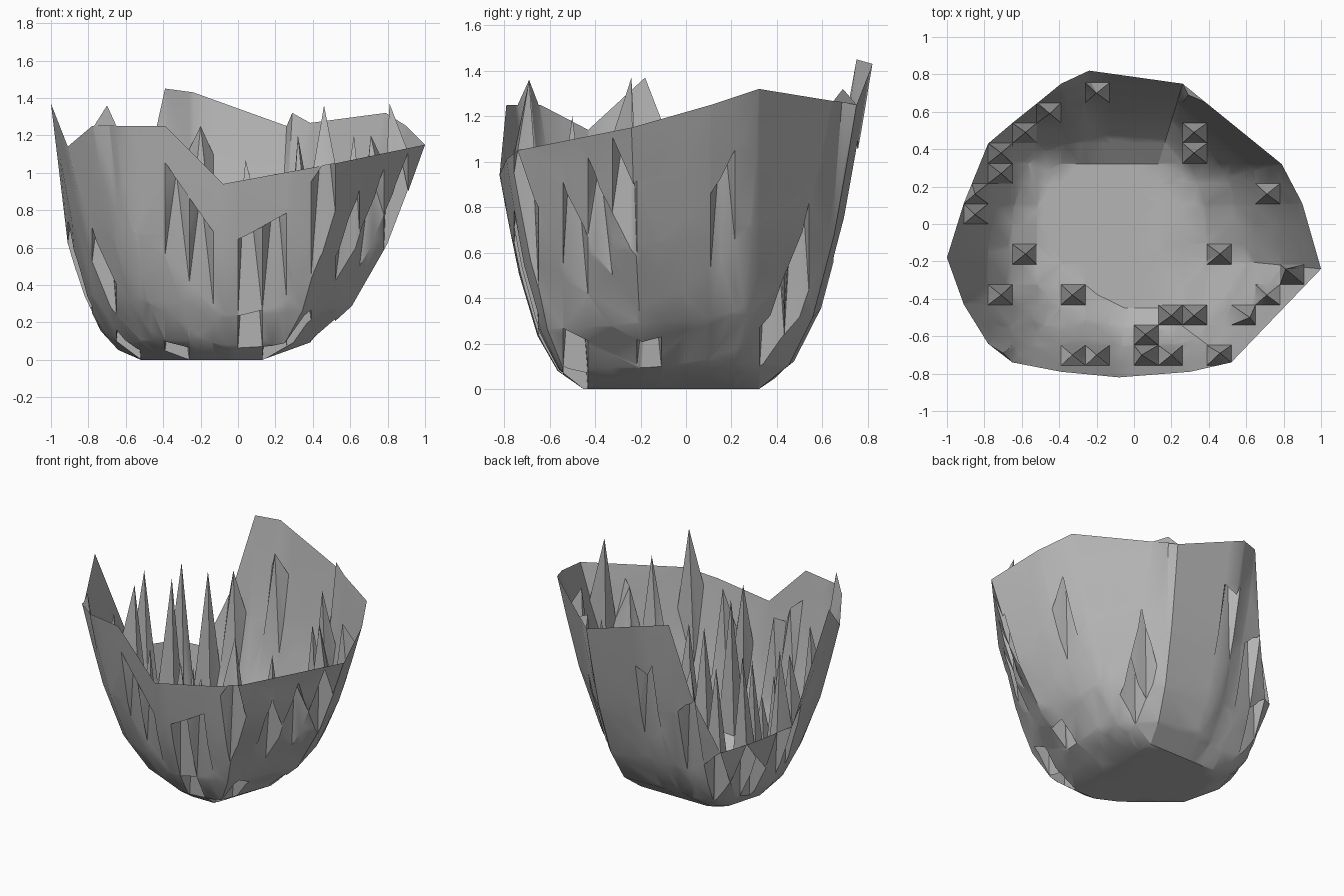
import bpy
import bmesh
from mathutils import Vector

cube = bpy.data.objects.get("Cube")
if cube:
    bpy.data.objects.remove(cube, do_unlink=True)

# Single stone grey
GREY = (0.46, 0.46, 0.46, 1.0)
stone = bpy.data.materials.new("stone_grey")
stone.use_nodes = True
stone.diffuse_color = GREY
stone.node_tree.nodes["Principled BSDF"].inputs["Base Color"].default_value = GREY

# Jagged rim, counter-clockwise from the right-hand tip
RIM = [(1.0, -.24, 1.15), (.9, .11, 1.25), (.79, .32, 1.32), (.26, .75, 1.25),
       (-.24, .82, 1.43), (-.39, .75, 1.45), (-.5, .66, .95), (-.65, .54, .53),
       (-.78, .43, .58), (-.91, .11, .62), (-1.0, -.18, 1.37), (-.91, -.43, 1.14),
       (-.78, -.64, 1.25), (-.65, -.74, 1.25), (-.39, -.79, 1.25),
       (-.08, -.82, .94), (.3, -.79, 1.01), (.52, -.74, 1.05)]
# Wall profile: outward fraction, height fraction
WALL = [(0, 0), (.31, .085), (.55, .25), (.77, .54), (.9, .79), (1, 1)]
# Hollow spikes pulled up out of one grid cell each: x, y, tip height
SPIKES = [(-.2, .7, 1.25), (-.45, .59, 1.1), (-.58, .49, 1.1), (-.71, .38, 1.17),
          (-.71, .27, 1.1), (-.85, .16, 1.16), (-.85, .05, 1.1), (.29, .69, 1.32),
          (.32, .49, 1.2), (.32, .38, 1.0), (.71, .16, 1.2), (.46, -.16, .6),
          (.81, -.24, 1.37), (.71, -.38, 1.0), (.62, -.5, 1.2), (.46, -.69, 1.36),
          (.32, -.49, .8), (.2, -.49, .8), (.06, -.59, 1.0), (.04, -.7, 1.07),
          (.2, -.7, 1.0), (-.2, -.7, .9), (-.33, -.7, 1.0), (-.33, -.38, .5),
          (-.58, -.16, .8), (-.71, -.38, 1.1), (-.7, -.69, 1.36)]
CELL = (.13, .108)


def clamp(v, lo, hi):
    return max(lo, min(hi, v))


def foot_point(x, y):
    """Floor outline: a box with its front corner cut off."""
    foot = Vector((clamp(x * .6, -.52, .13), clamp(y * .65, -.45, .32), 0))
    cut = -(.32 * foot.x + .39 * foot.y)
    return foot * min(1, .21 / cut) if cut > 0 else foot


def cell_of(point):
    return tuple(int(point[i] // CELL[i]) for i in (0, 1))


# Bowl lofted from floor to rim
bm = bmesh.new()
columns = []
for x, y, h in RIM:
    rim, foot = Vector((x, y, 0)), foot_point(x, y)
    columns.append([bm.verts.new(foot.lerp(rim, t) + Vector((0, 0, h * k)))
                    for t, k in WALL])
for a, b in zip(columns, columns[1:] + columns[:1]):
    for i in range(len(WALL) - 1):
        bm.faces.new((a[i], b[i], b[i + 1], a[i + 1]))
bm.faces.new([c[0] for c in reversed(columns)])
bmesh.ops.remove_doubles(bm, verts=bm.verts, dist=.001)
bmesh.ops.triangulate(bm, faces=bm.faces)

# Slice the bowl along the grid lines
for axis in (0, 1):
    normal = Vector((axis == 0, axis == 1, 0))
    for k in range(-8, 9):
        bmesh.ops.bisect_plane(bm, geom=bm.verts[:] + bm.edges[:] + bm.faces[:],
                               plane_co=normal * k * CELL[axis], plane_no=normal,
                               dist=.0001)

# Replace each chosen cell by a hollow spike
for x, y, tip in SPIKES:
    region = {f for f in bm.faces
              if cell_of(f.calc_center_median()) == cell_of((x, y))}
    border = [(l.vert, l.link_loop_next.vert) for f in region for l in f.loops
              if not any(g in region for g in l.edge.link_faces if g != f)]
    apex = bm.verts.new((x, y, tip))
    bmesh.ops.delete(bm, geom=list(region), context="FACES_ONLY")
    for p, q in border:
        bm.faces.new((p, q, apex))

# Drop the leftovers inside the removed cells
bmesh.ops.delete(bm, geom=[e for e in bm.edges if not e.link_faces], context="EDGES")
bmesh.ops.delete(bm, geom=[v for v in bm.verts if not v.link_faces], context="VERTS")

mesh = bpy.data.meshes.new("spiky_bowl")
bm.to_mesh(mesh)
bm.free()
mesh.materials.append(stone)
bowl = bpy.data.objects.new("spiky_bowl", mesh)
bpy.context.collection.objects.link(bowl)

# Smooth wall shading, crisp spikes
bpy.ops.object.select_all(action="DESELECT")
bowl.select_set(True)
bpy.context.view_layer.objects.active = bowl
bpy.ops.object.shade_smooth_by_angle(angle=.55)
